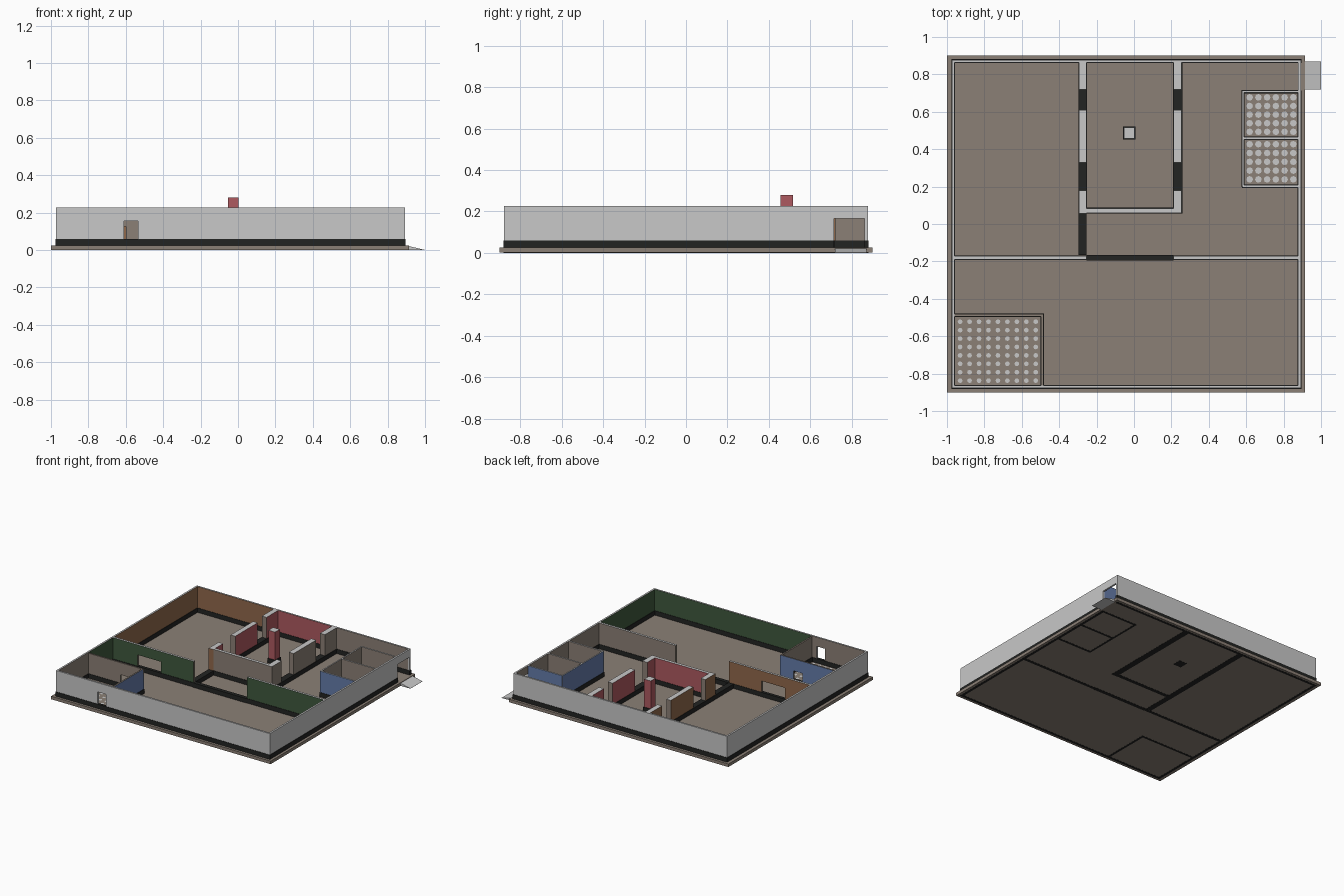
import bpy, bmesh

if "Cube" in bpy.data.objects:
    bpy.data.objects.remove(bpy.data.objects["Cube"])

# ---- flat colours (linear) ----
COL = {
    "light_grey": (0.58, 0.58, 0.58), "taupe": (0.26, 0.216, 0.18),
    "black": (0.016, 0.017, 0.016), "green": (0.05, 0.098, 0.046),
    "brown": (0.28, 0.14, 0.07), "red": (0.42, 0.10, 0.115), "blue": (0.13, 0.20, 0.40),
}
NAMES = list(COL)
MATS = []
for n, c in COL.items():
    m = bpy.data.materials.new(n)
    m.diffuse_color = (*c, 1)
    m.use_nodes = True
    m.node_tree.nodes["Principled BSDF"].inputs["Base Color"].default_value = m.diffuse_color
    MATS.append(m)


def finish(name, bm):
    me = bpy.data.meshes.new(name)
    bm.to_mesh(me)
    bm.free()
    for m in MATS:
        me.materials.append(m)
    ob = bpy.data.objects.new(name, me)
    bpy.context.collection.objects.link(ob)
    return ob


def add_box(bm, x, y, z, default, **sides):
    """Box from ranges; sides such as xm, xp, ym, yp, zp choose a colour per direction."""
    vs = bmesh.ops.create_cube(bm, size=1)["verts"]
    for v in vs:
        v.co = [r[0] if c < 0 else r[1] for r, c in zip((x, y, z), v.co)]
    for f in {f for v in vs for f in v.link_faces}:
        f.normal_update()
        i = max(range(3), key=lambda k: abs(f.normal[k]))
        key = "xyz"[i] + ("p" if f.normal[i] > 0 else "m")
        f.material_index = NAMES.index(sides.get(key, default))


def box(name, x, y, z, default, **sides):
    bm = bmesh.new()
    add_box(bm, x, y, z, default, **sides)
    return finish(name, bm)


TOP, BASE, FL = 0.227, 0.06, 0.003


def wall(name, axis, c, runs, openings=(), end="taupe", cap="light_grey", top=TOP, gaps=()):
    """Straight wall along axis. c = thickness range.
    runs = (start, stop, colour on minus side, colour on plus side).
    openings = (start, stop, sill, head); gaps cut the skirting as well."""
    bm = bmesh.new()
    across = "y" if axis == "x" else "x"

    def piece(a0, a1, z0, z1, neg, pos):
        if a1 - a0 < 1e-4 or z1 - z0 < 1e-4:
            return
        rng = ((a0, a1), c) if axis == "x" else (c, (a0, a1))
        add_box(bm, *rng, (z0, z1), end, **{across + "m": neg, across + "p": pos, "zp": cap})

    for a0, a1, neg, pos in runs:
        pos_a = a0
        for o0, o1, sill, head in sorted(openings):
            if o0 < a0 or o1 > a1:
                continue
            piece(pos_a, o0, BASE, top, neg, pos)
            piece(o0, o1, BASE, sill, neg, pos)
            piece(o0, o1, head, top, neg, pos)
            pos_a = o1
        piece(pos_a, a1, BASE, top, neg, pos)
    finish(name, bm)
    # black skirting along the foot
    bm = bmesh.new()
    s, stop = runs[0][0], runs[-1][1]
    cuts = [s - FL] + [v for g in gaps for v in g] + [stop + FL]
    cc = (c[0] - FL, c[1] + FL)
    for a0, a1 in zip(cuts[::2], cuts[1::2]):
        rng = ((a0, a1), cc) if axis == "x" else (cc, (a0, a1))
        add_box(bm, *rng, (0, BASE), "black")
    finish(name + "_skirting", bm)


# ---- floor slab and entrance ramp ----
box("floor_slab", (-1, 0.915), (-0.9, 0.9), (0.001, 0.025), "taupe")
bm = bmesh.new()
add_box(bm, (0.91, 1.0), (0.72, 0.87), (0, 0.022), "light_grey")
for v in bm.verts:
    if v.co.x > 0.95 and v.co.z > 0.01:
        v.co.z = 0.001
finish("entrance_ramp", bm)

# ---- outer walls, split by the room behind them ----
T = 0.014
X0, X1, Y0, Y1 = -0.973, 0.892, -0.878, 0.878
LG = "light_grey"
wall("front_wall", "x", (Y0, Y0 + T),
     [(X0, -0.485, LG, "taupe"), (-0.485, X1, LG, "green")],
     [(-0.61, -0.535, BASE, 0.155)], end=LG)
wall("back_wall", "x", (Y1 - T, Y1),
     [(X0, -0.27, "brown", LG), (-0.27, 0.235, "red", LG), (0.235, X1, "taupe", LG)], end=LG)
wall("left_wall", "y", (X0, X0 + T),
     [(Y0 + T, -0.49, LG, "taupe"), (-0.49, -0.18, LG, "green"), (-0.18, Y1 - T, LG, "brown")], end=LG)
wall("right_wall", "y", (X1 - T, X1),
     [(Y0 + T, -0.18, "green", LG), (-0.18, Y1 - T, "taupe", LG)],
     [(0.715, 0.862, BASE, 0.165)], end=LG, gaps=[(0.715, 0.862)])

# ---- cross wall between the south hall and the rest ----
wall("cross_wall_left", "x", (-0.189, -0.171), [(X0 + T, -0.255, "green", "brown")],
     [(-0.743, -0.54, BASE, 0.148)])
wall("cross_wall_right", "x", (-0.189, -0.171), [(0.21, X1 - T, "green", "taupe")])
box("cross_threshold", (-0.255, 0.21), (-0.195, -0.165), (0, BASE), "black")
box("corridor_threshold", (-0.297, -0.253), (-0.165, 0.058), (0, BASE), "black")

# ---- centre room: two thick side walls with doorways, one south wall ----
doors = [(0.18, 0.33, BASE, TOP), (0.61, 0.72, BASE, TOP)]
wall("centre_left_wall", "y", (-0.295, -0.255), [(0.058, Y1 - T, "brown", "red")], doors)
wall("centre_right_wall", "y", (0.212, 0.255), [(0.058, Y1 - T, "red", "taupe")], doors)
wall("centre_south_wall", "x", (0.06, 0.084), [(-0.255, 0.212, "taupe", "red")])
box("stub_face", (-0.295, -0.255), (0.056, 0.058), (BASE, TOP), "brown", zp=LG)

# ---- column in the centre room ----
box("column", (-0.054, 0.003), (0.457, 0.516), (BASE, 0.28), "red", zp=LG)
box("column_skirting", (-0.06, 0.009), (0.451, 0.522), (0, BASE), "black")

# ---- east washrooms ----
wall("washroom_west_wall", "y", (0.578, 0.588), [(0.2, 0.713, "blue", "taupe")])
wall("washroom_south_wall", "x", (0.196, 0.209), [(0.58, X1 - T, "blue", "taupe")])
wall("washroom_divider", "x", (0.452, 0.464), [(0.588, X1 - T, "taupe", "taupe")])
wall("washroom_north_wall", "x", (0.702, 0.714), [(0.58, X1 - T, "taupe", "blue")])

# ---- south-west washroom, taupe tops ----
wall("corner_room_north_wall", "x", (-0.494, -0.482), [(X0 + T, -0.484, "taupe", "blue")],
     [(-0.68, -0.60, BASE, 0.125)], cap="taupe", top=0.22)
wall("corner_room_east_wall", "y", (-0.496, -0.484), [(Y0 + T, -0.483, "taupe", "blue")],
     cap="taupe", top=0.22)


# ---- light floor dots in the washrooms ----
def dots(name, x, y, nx, ny, r):
    bm = bmesh.new()
    for i in range(nx):
        for j in range(ny):
            res = bmesh.ops.create_circle(bm, cap_ends=True, segments=8, radius=r)
            for v in res["verts"]:
                v.co.x += x[0] + (i + 0.5) * (x[1] - x[0]) / nx
                v.co.y += y[0] + (j + 0.5) * (y[1] - y[0]) / ny
                v.co.z = 0.026
    finish(name, bm)


dots("washroom_floor_north", (0.595, 0.875), (0.47, 0.70), 6, 5, 0.018)
dots("washroom_floor_south", (0.595, 0.875), (0.215, 0.45), 6, 5, 0.018)
dots("corner_room_floor", (-0.955, -0.50), (-0.86, -0.50), 9, 8, 0.013)
